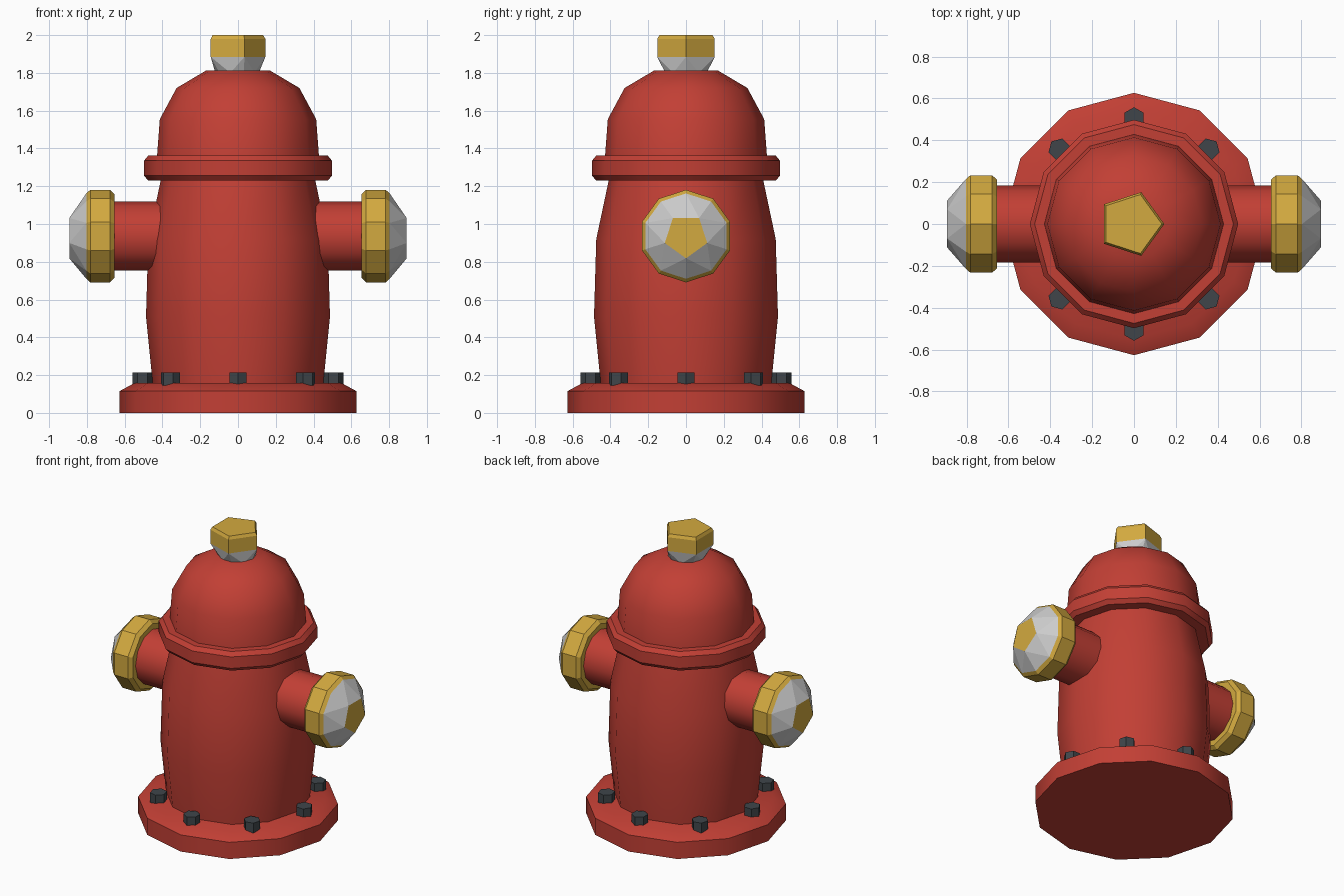
import bpy, bmesh, math
from mathutils import Matrix, Vector

if "Cube" in bpy.data.objects:
    bpy.data.objects.remove(bpy.data.objects["Cube"])


def material(name, rgb):
    m = bpy.data.materials.new(name)
    m.diffuse_color = (*rgb, 1)
    m.use_nodes = True
    m.node_tree.nodes["Principled BSDF"].inputs["Base Color"].default_value = m.diffuse_color
    return m


RED = material("red_paint", (0.54, 0.05, 0.035))
YELLOW = material("yellow_paint", (0.65, 0.40, 0.05))
GREY = material("bare_metal", (0.6, 0.6, 0.6))
DARK = material("dark_steel", (0.05, 0.06, 0.068))


def ring(bm, n, r, z, phase=0.0, cx=0.0):
    return [bm.verts.new((cx + r * math.cos(phase + math.tau * i / n),
                          r * math.sin(phase + math.tau * i / n), z)) for i in range(n)]


def finish(name, bm, mats, smooth=False, matrix=None):
    if matrix:
        bm.transform(matrix)
    bmesh.ops.recalc_face_normals(bm, faces=bm.faces[:])
    me = bpy.data.meshes.new(name)
    for f in bm.faces:
        f.smooth = smooth
    bm.to_mesh(me)
    bm.free()
    for m in mats:
        me.materials.append(m)
    if smooth:
        me.set_sharp_from_angle(angle=math.radians(35))
    ob = bpy.data.objects.new(name, me)
    bpy.context.collection.objects.link(ob)
    return ob


def lathe(name, profile, mat, n=12, smooth=True, matrix=None):
    bm = bmesh.new()
    rings = [ring(bm, n, r, z) for r, z in profile]
    for a, b in zip(rings, rings[1:]):
        for i in range(n):
            j = (i + 1) % n
            bm.faces.new((a[i], a[j], b[j], b[i]))
    bm.faces.new(rings[0][::-1])
    bm.faces.new(rings[-1])
    return finish(name, bm, [mat], smooth, matrix)


def hull(name, rings, is_grey, matrix=None):
    # convex faceted solid from rings of differing side counts
    bm = bmesh.new()
    for args in rings:
        ring(bm, *args)
    bmesh.ops.convex_hull(bm, input=bm.verts[:])
    bmesh.ops.dissolve_limit(bm, angle_limit=math.radians(1),
                             verts=bm.verts[:], edges=bm.edges[:])
    bm.normal_update()
    for f in bm.faces:
        f.material_index = 1 if is_grey(f) else 0
    return finish(name, bm, [YELLOW, GREY], False, matrix)


def mirror_x(ob):
    ob.modifiers.new("mirror", 'MIRROR').use_axis = (True, False, False)


# base, barrel, collar and bonnet
lathe("base_flange", [(0.627, 0), (0.627, 0.115), (0.55, 0.157)], RED)
lathe("barrel", [(0.45, 0.14), (0.487, 0.51), (0.475, 0.92), (0.405, 1.25)], RED)
lathe("collar", [(0.475, 1.23), (0.498, 1.256), (0.498, 1.335), (0.475, 1.362)], RED)
lathe("bonnet", [(0.43, 1.34), (0.414, 1.555), (0.325, 1.72), (0.17, 1.812)], RED)

# five-sided operating nut
hull("top_nut",
     [(10, 0.115, 1.80, 0, -0.005), (5, 0.16, 1.885, 0, -0.015),
      (5, 0.16, 1.98, 0, -0.015), (5, 0.148, 2.0, 0, -0.015)],
     lambda f: f.calc_center_median().z < 1.885)

# side outlets: local z -> +x, local x -> -z
side = Matrix.Translation((0, 0, 0.936)) @ Matrix.Rotation(math.pi / 2, 4, 'Y')
mirror_x(lathe("outlet_pipe", [(0.183, 0.3), (0.183, 0.68)], RED, matrix=side))
mirror_x(hull("outlet_cap",
              [(10, 0.222, 0.655), (10, 0.245, 0.678), (10, 0.245, 0.782),
               (10, 0.226, 0.803), (5, 0.118, 0.893)],
              lambda f: f.calc_center_median().z > 0.803 and f.normal.z < 0.99, side))

# ring of hexagonal flange bolts
for k in range(8):
    place = Matrix.Rotation(math.tau * k / 8, 4, 'Z') @ Matrix.Translation((0.505, 0, 0))
    lathe(f"flange_bolt_{k + 1}", [(0.053, 0.145), (0.053, 0.213)], DARK, 6, False, place)
